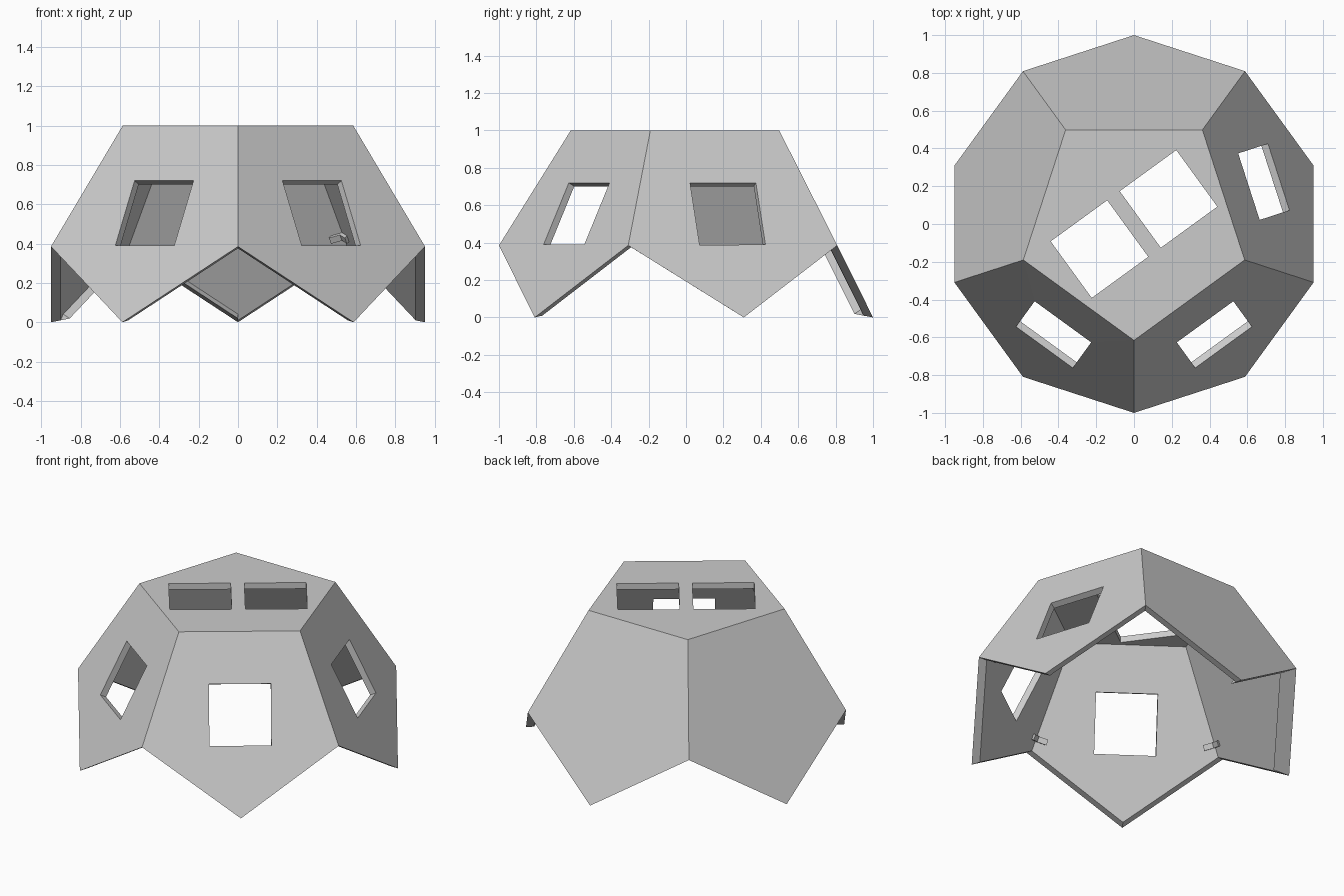
import bpy, bmesh, math
from mathutils import Vector, Matrix

if "Cube" in bpy.data.objects:
    bpy.data.objects.remove(bpy.data.objects["Cube"], do_unlink=True)

CENTRE = Vector((0, 0, 0.19))
WALL, LIP = 0.95, 0.90          # inner wall and door lip, as scale about the centre
WINDOW = 0.37

grey = bpy.data.materials.new("light_grey")
grey.use_nodes = True
grey.diffuse_color = (0.6, 0.6, 0.6, 1)
grey.node_tree.nodes["Principled BSDF"].inputs["Base Color"].default_value = (0.6, 0.6, 0.6, 1)


def polar(radius, degrees, z):
    a = math.radians(degrees)
    return Vector((radius * math.cos(a), radius * math.sin(a), z))


def shrink(p, s):
    return CENTRE + (p - CENTRE) * s


def make(name, points, faces):
    bm = bmesh.new()
    vs = [bm.verts.new(p) for p in points]
    for f in faces:
        bm.faces.new([vs[i] for i in f])
    bmesh.ops.recalc_face_normals(bm, faces=bm.faces)
    mesh = bpy.data.meshes.new(name)
    bm.to_mesh(mesh)
    bm.free()
    mesh.materials.append(grey)
    ob = bpy.data.objects.new(name, mesh)
    bpy.context.collection.objects.link(ob)
    return ob


def prism(name, start, end):
    n = len(start)
    sides = [(i, (i + 1) % n, n + (i + 1) % n, n + i) for i in range(n)]
    return make(name, start + end, sides + [tuple(range(n)), tuple(range(n, 2 * n))])


# Six pentagon panels: a roof and five sides
top = [polar(0.616, -90 + 72 * k, 1.0) for k in range(5)]
mid = [polar(1.0, -90 + 72 * k, 0.385) for k in range(5)]
low = [polar(1.0, -54 + 72 * k, 0.0) for k in range(5)]
outer = top + mid + low
panels = [(0, 1, 2, 3, 4)]
for k in range(5):
    j = (k + 1) % 5
    panels.append((k, 5 + k, 10 + k, 5 + j, j))
inner = [tuple(15 + i for i in reversed(p)) for p in panels]
rim = []
for k in range(5):
    for a, b in ((5 + k, 10 + k), (10 + k, 5 + (k + 1) % 5)):
        rim.append((a, b, b + 15, a + 15))
shell = make("dome_shell", outer + [shrink(p, WALL) for p in outer], panels + inner + rim)


# Window openings: three side panels and a pair in the roof
def cut(centre, across, normal):
    up = normal.cross(across)
    frame = Matrix((across, up, normal)).transposed().to_4x4()
    bm = bmesh.new()
    bmesh.ops.create_cube(bm, size=1, matrix=Matrix.Translation(centre) @ frame
                          @ Matrix.Diagonal((WINDOW, WINDOW, 0.3, 1)))
    mesh = bpy.data.meshes.new("window_cutter")
    bm.to_mesh(mesh)
    bm.free()
    cutter = bpy.data.objects.new("window_cutter", mesh)
    cutter.hide_render = True
    bpy.context.collection.objects.link(cutter)
    mod = shell.modifiers.new("window", "BOOLEAN")
    mod.operation, mod.solver, mod.object = "DIFFERENCE", "EXACT", cutter
    bpy.context.view_layer.objects.active = shell
    bpy.ops.object.modifier_apply(modifier=mod.name)
    bpy.data.objects.remove(cutter, do_unlink=True)


def panel_centre(k):
    return sum((outer[i] for i in panels[k + 1]), Vector()) / 5


for k in (0, 1, 4):
    c = panel_centre(k)
    cut(c, polar(1, 36 + 72 * k, 0), (c - CENTRE).normalized())
for side in (-1, 1):
    cut(polar(0.226 * side, 36, 1.0), polar(1, 36, 0), Vector((0, 0, 1)))


# Lip around the doorway in the back right corner
def lip(name, a, b, k):
    c = shrink(panel_centre(k), WALL)
    ends = [[shrink(p, WALL), shrink(p, LIP), shrink(p, WALL).lerp(c, 0.06)] for p in (a, b)]
    prism(name, *ends)


lip("door_lip_back", low[2], mid[3], 2)
lip("door_lip_side", mid[3], low[3], 3)

# Small bent brackets across the foot of the other seams
for k, name in ((0, "front"), (1, "front_left"), (2, "back_left"), (4, "front_right")):
    a, b = shrink(mid[k], WALL), shrink(top[k], WALL)
    along = (b - a).normalized()
    across = polar(1, 72 * k, 0)
    inward = along.cross(across)
    if inward.dot(CENTRE - a) < 0:
        inward = -inward
    profile = [(-0.05, 0.029), (0, -0.002), (0.05, 0.029),
               (0.05, 0.052), (0, 0.022), (-0.05, 0.052)]
    ring = [a + along * 0.06 + across * u + inward * v for u, v in profile]
    prism(name + "_seam_bracket", ring, [p + along * 0.035 for p in ring])
